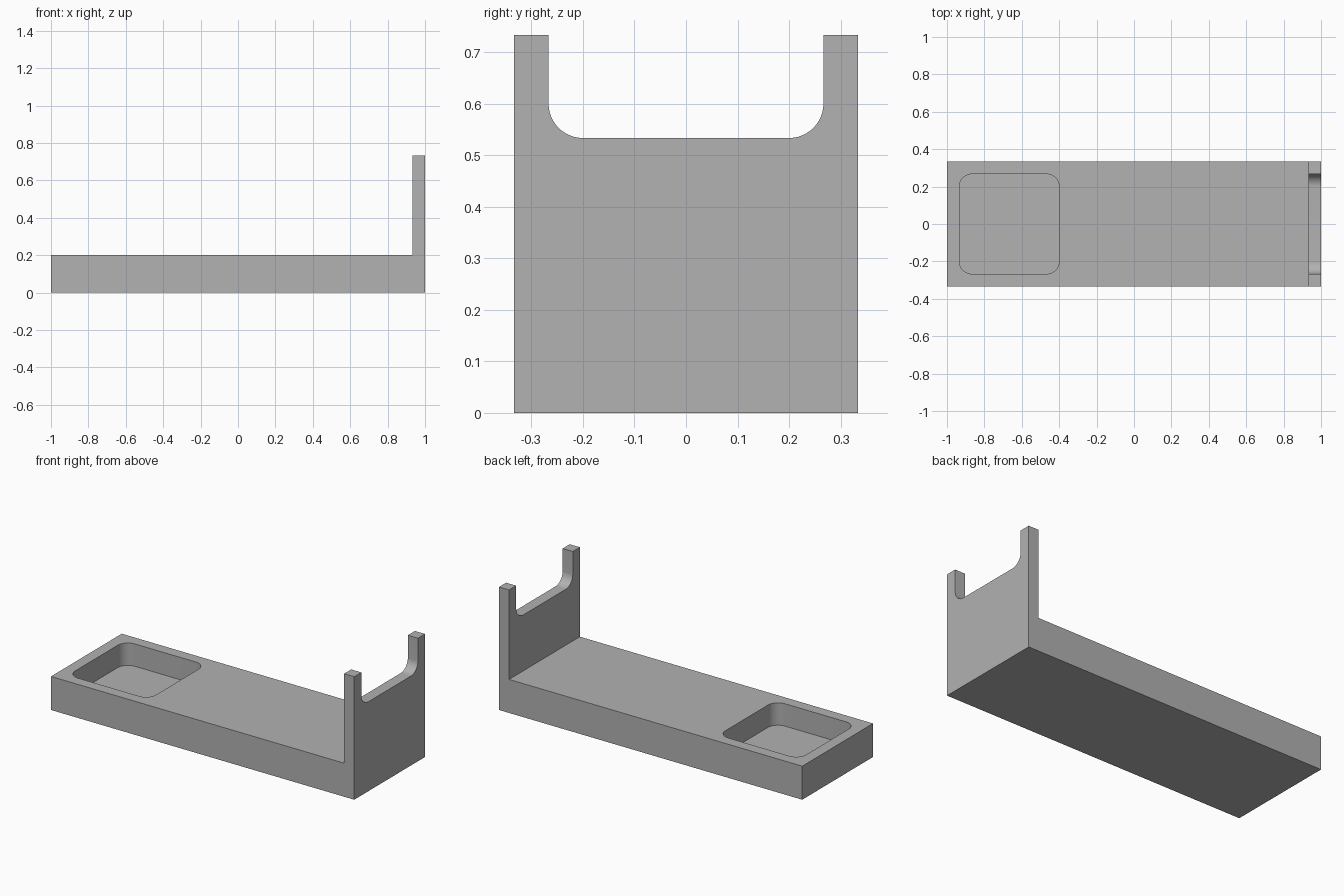
import bpy, bmesh, math
from mathutils import Vector

if "Cube" in bpy.data.objects:
    bpy.data.objects.remove(bpy.data.objects["Cube"])

U = 1 / 15  # wall thickness, corner radius and general module

grey = bpy.data.materials.new("mid grey")
grey.diffuse_color = (0.445, 0.445, 0.445, 1)
grey.use_nodes = True
grey.node_tree.nodes["Principled BSDF"].inputs["Base Color"].default_value = grey.diffuse_color


def prism(name, points, push):
    """Extrude a closed outline of 3D points along a vector."""
    bm = bmesh.new()
    face = bm.faces.new([bm.verts.new(p) for p in points])
    ext = bmesh.ops.extrude_face_region(bm, geom=[face])
    verts = [g for g in ext["geom"] if isinstance(g, bmesh.types.BMVert)]
    bmesh.ops.translate(bm, vec=Vector(push), verts=verts)
    bmesh.ops.recalc_face_normals(bm, faces=bm.faces)
    mesh = bpy.data.meshes.new(name)
    bm.to_mesh(mesh)
    bm.free()
    mesh.materials.append(grey)
    obj = bpy.data.objects.new(name, mesh)
    bpy.context.collection.objects.link(obj)
    return obj


def rounded_rect(a0, a1, b0, b1, r, steps=12):
    """2D outline of a rectangle with rounded corners."""
    pts = []
    corners = [(a1 - r, b1 - r), (a0 + r, b1 - r), (a0 + r, b0 + r), (a1 - r, b0 + r)]
    for q, (ca, cb) in enumerate(corners):
        for i in range(steps + 1):
            t = math.pi / 2 * (q + i / steps)
            pts.append((ca + r * math.cos(t), cb + r * math.sin(t)))
    return pts


# L-shaped body: long base with an upright end plate
profile = [(-1, 0), (1, 0), (1, 11 * U), (14 * U, 11 * U), (14 * U, 3 * U), (-1, 3 * U)]
body = prism("base_and_upright", [(x, -5 * U, z) for x, z in profile], (0, 10 * U, 0))

# Rounded pocket sunk into the base
pocket = prism("pocket_cutter",
               [(x, y, U) for x, y in rounded_rect(-14 * U, -6 * U, -4 * U, 4 * U, U)],
               (0, 0, 4 * U))

# Notch in the upright, leaving two prongs
notch = prism("notch_cutter",
              [(0.85, y, z) for y, z in rounded_rect(-4 * U, 4 * U, 8 * U, 15 * U, U)],
              (0.3, 0, 0))

bpy.context.view_layer.objects.active = body
body.select_set(True)
for cutter in (pocket, notch):
    cutter.hide_render = True
    mod = body.modifiers.new(cutter.name, "BOOLEAN")
    mod.operation = "DIFFERENCE"
    mod.solver = "EXACT"
    mod.object = cutter
    bpy.ops.object.modifier_apply(modifier=mod.name)
    bpy.data.objects.remove(cutter)

# Smooth fillets, sharp edges elsewhere
bpy.ops.object.shade_smooth_by_angle(angle=math.radians(30))
